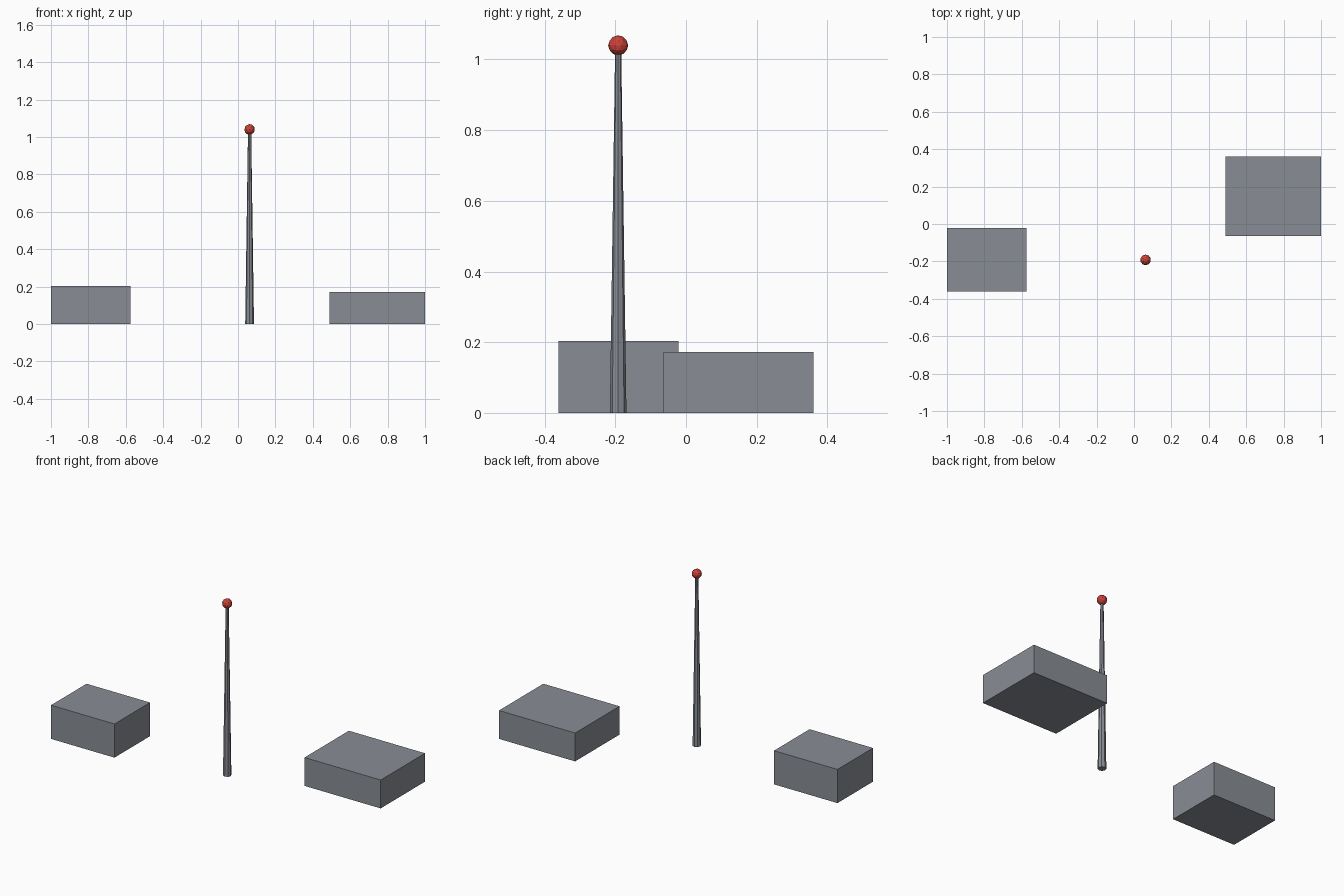
import bpy, bmesh
from mathutils import Matrix

if "Cube" in bpy.data.objects:
    bpy.data.objects.remove(bpy.data.objects["Cube"])


def material(name, rgb):
    m = bpy.data.materials.new(name)
    m.diffuse_color = (*rgb, 1)
    m.use_nodes = True
    m.node_tree.nodes["Principled BSDF"].inputs["Base Color"].default_value = m.diffuse_color
    return m


grey = material("roof_grey", (0.25, 0.27, 0.30))
red = material("beacon_red", (0.60, 0.055, 0.04))


def finish(name, bm, mat):
    mesh = bpy.data.meshes.new(name)
    bm.to_mesh(mesh)
    bm.free()
    mesh.materials.append(mat)
    bpy.context.collection.objects.link(bpy.data.objects.new(name, mesh))


def box(name, x0, x1, y0, y1, h):
    bm = bmesh.new()
    place = Matrix.Translation(((x0 + x1) / 2, (y0 + y1) / 2, h / 2))
    bmesh.ops.create_cube(bm, size=1, matrix=place @ Matrix.Diagonal((x1 - x0, y1 - y0, h, 1)))
    finish(name, bm, grey)


# Two rooftop boxes
box("left_box", -1.0, -0.575, -0.361, -0.021, 0.204)
box("right_box", 0.49, 1.0, -0.063, 0.361, 0.172)

# Tapered mast
MX, MY, MH = 0.062, -0.192, 1.04
bm = bmesh.new()
bmesh.ops.create_cone(bm, cap_ends=True, segments=8, radius1=0.0235, radius2=0.0085,
                      depth=MH, matrix=Matrix.Translation((MX, MY, MH / 2)))
finish("mast", bm, grey)

# Warning beacon on the mast tip
bm = bmesh.new()
bmesh.ops.create_icosphere(bm, subdivisions=2, radius=0.0285,
                           matrix=Matrix.Translation((MX, MY, MH)))
finish("beacon", bm, red)
